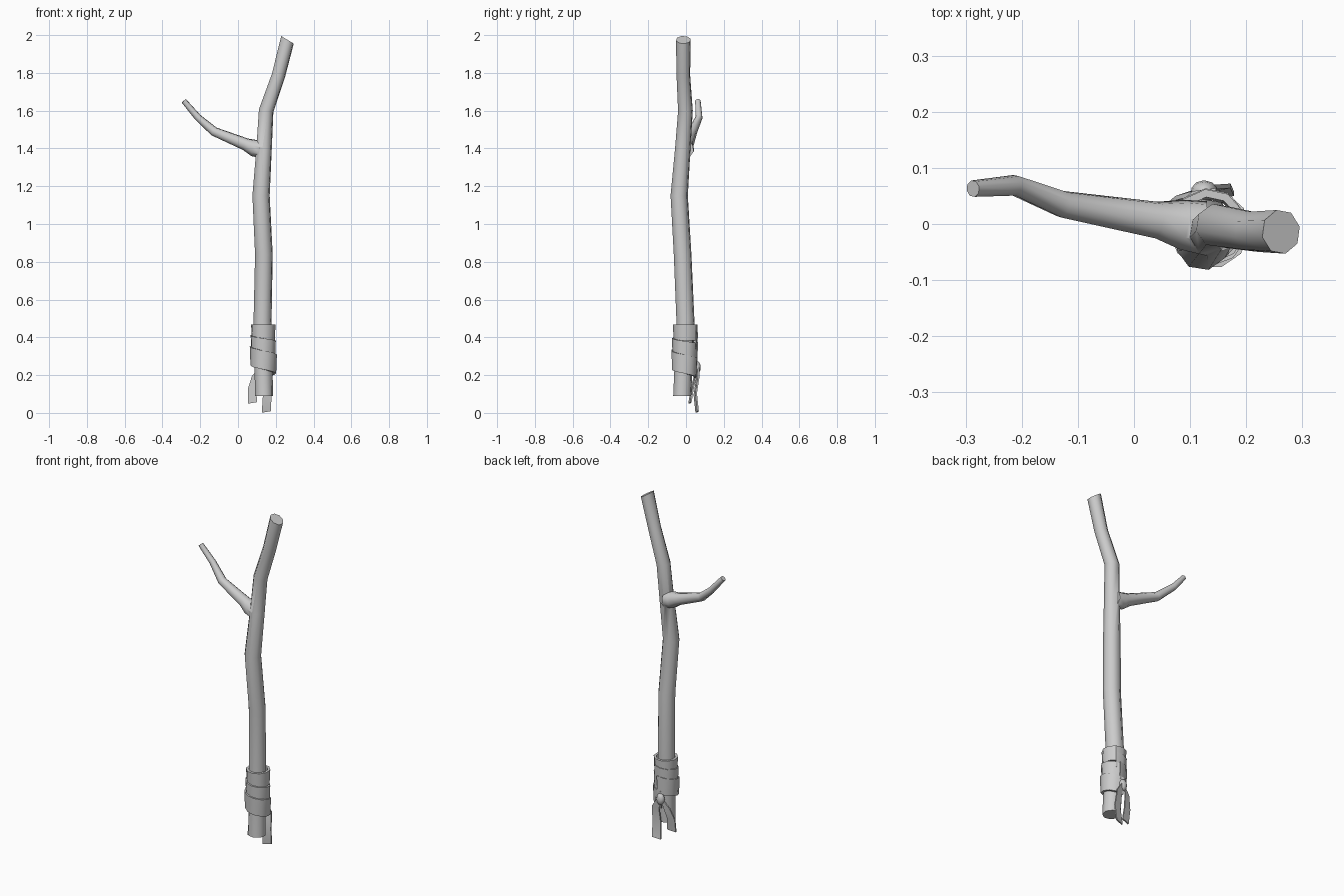
import bpy, bmesh, math
from mathutils import Vector

if "Cube" in bpy.data.objects:
    bpy.data.objects.remove(bpy.data.objects["Cube"])


def finish(name, bm, angle):
    bmesh.ops.recalc_face_normals(bm, faces=bm.faces)
    me = bpy.data.meshes.new(name)
    bm.to_mesh(me)
    bm.free()
    ob = bpy.data.objects.new(name, me)
    bpy.context.collection.objects.link(ob)
    smooth(ob, angle)
    return ob


def activate(ob):
    bpy.ops.object.select_all(action='DESELECT')
    ob.select_set(True)
    bpy.context.view_layer.objects.active = ob


def smooth(ob, angle):
    activate(ob)
    bpy.ops.object.shade_smooth_by_angle(angle=math.radians(angle))


def tube(name, path, side, start=None, end=None, sides=8):
    """Capped tube through (x, y, z, radius) points."""
    pts = [Vector(p[:3]) for p in path]
    bm = bmesh.new()
    rings = []
    for i, p in enumerate(pts):
        a = (p - pts[i - 1]).normalized() if i else Vector()
        b = (pts[i + 1] - p).normalized() if i < len(pts) - 1 else Vector()
        t = (a + b).normalized()
        if i == 0 and start:
            t = Vector(start).normalized()
        if i == len(pts) - 1 and end:
            t = Vector(end).normalized()
        v = t.cross(Vector(side)).normalized()
        u = v.cross(t)
        ring = []
        for k in range(sides):
            w = 2 * math.pi * (k + 0.3) / sides
            ring.append(bm.verts.new(p + path[i][3] * (math.cos(w) * u + math.sin(w) * v)))
        rings.append(ring)
    for r, s in zip(rings, rings[1:]):
        for k in range(sides):
            j = (k + 1) % sides
            bm.faces.new((r[k], r[j], s[j], s[k]))
    bm.faces.new(rings[0])
    bm.faces.new(rings[-1])
    return finish(name, bm, 50)


def ribbon(name, rows, thick):
    """Strip of cloth: rows of (edge point, edge point, outward direction)."""
    bm = bmesh.new()
    rings = []
    for a, b, n in rows:
        a, b, n = Vector(a), Vector(b), Vector(n).normalized() * thick
        rings.append([bm.verts.new(q) for q in (a, b, b + n, a + n)])
    for r, s in zip(rings, rings[1:]):
        for k in range(4):
            j = (k + 1) % 4
            bm.faces.new((r[k], r[j], s[j], s[k]))
    bm.faces.new(rings[0])
    bm.faces.new(rings[-1])
    return finish(name, bm, 50)


# crooked main stick
stick = tube("stick", [
    (.138, -.020, .09, .049), (.130, -.003, .49, .049), (.137, -.018, .84, .048),
    (.122, -.036, 1.15, .047), (.138, -.017, 1.40, .042), (.149, -.003, 1.60, .040),
    (.214, -.014, 1.785, .037), (.262, -.014, 1.975, .040)],
    (1, 0, 0), start=(0, 0, 1), end=(.5, 0, .83))

# side branch, flared where it joins the stick
branch = tube("branch", [
    (.130, -.008, 1.395, .050), (.085, -.001, 1.402, .046), (.04, .007, 1.422, .034),
    (-.127, .035, 1.49, .025), (-.213, .069, 1.565, .019), (-.287, .063, 1.652, .015)],
    (0, 1, 0), start=(-1, 0, 0))

# merge the branch into the stick
mod = stick.modifiers.new("join", 'BOOLEAN')
mod.operation = 'UNION'
mod.object = branch
mod.solver = 'EXACT'
activate(stick)
bpy.ops.object.modifier_apply(modifier="join")
bpy.data.objects.remove(branch)
smooth(stick, 50)

# cloth grip: two bands winding down around the handle
def band(name, a0, a1, z0, z1, radius, width, steps):
    rows = []
    for i in range(steps + 1):
        f = i / steps
        a = math.radians(a0 + (a1 - a0) * f)
        z = z0 + (z1 - z0) * f
        n = Vector((math.cos(a), math.sin(a), 0))
        c = Vector((.134, -.003 - .03 * (.45 - z), z)) + n * radius
        h = width / 2
        rows.append((c + Vector((0, 0, -h)) - n * .004, c + Vector((0, 0, h)), n))
    ribbon(name, rows, .014)

band("upper_wrap", 60, 420, .425, .425, .052, .085, 10)
band("middle_wrap", 60, 450, .385, .32, .055, .09, 11)
band("lower_wrap", 80, 460, .325, .235, .058, .10, 11)

# knot at the back
bpy.ops.mesh.primitive_uv_sphere_add(segments=10, ring_count=6, radius=1, location=(.125, .058, .24))
knot = bpy.context.object
knot.name = "knot"
knot.scale = (.024, .02, .034)
bpy.ops.object.transform_apply(location=False, rotation=False, scale=True)
smooth(knot, 50)

# hanging ribbon ends
def tail(name, pts):
    rows = []
    for x, y, z, w in pts:
        rows.append(((x - w / 2, y - .004, z - .004), (x + w / 2, y + .006, z + .004), (0, 1, 0)))
    ribbon(name, rows, .008)

tail("left_tail", [(.122, .056, .24, .025), (.092, .046, .20, .036),
                   (.074, .028, .13, .044), (.077, .016, .053, .048)])
tail("right_tail", [(.128, .056, .24, .025), (.153, .058, .19, .038),
                    (.155, .044, .10, .046), (.15, .054, .005, .048)])
